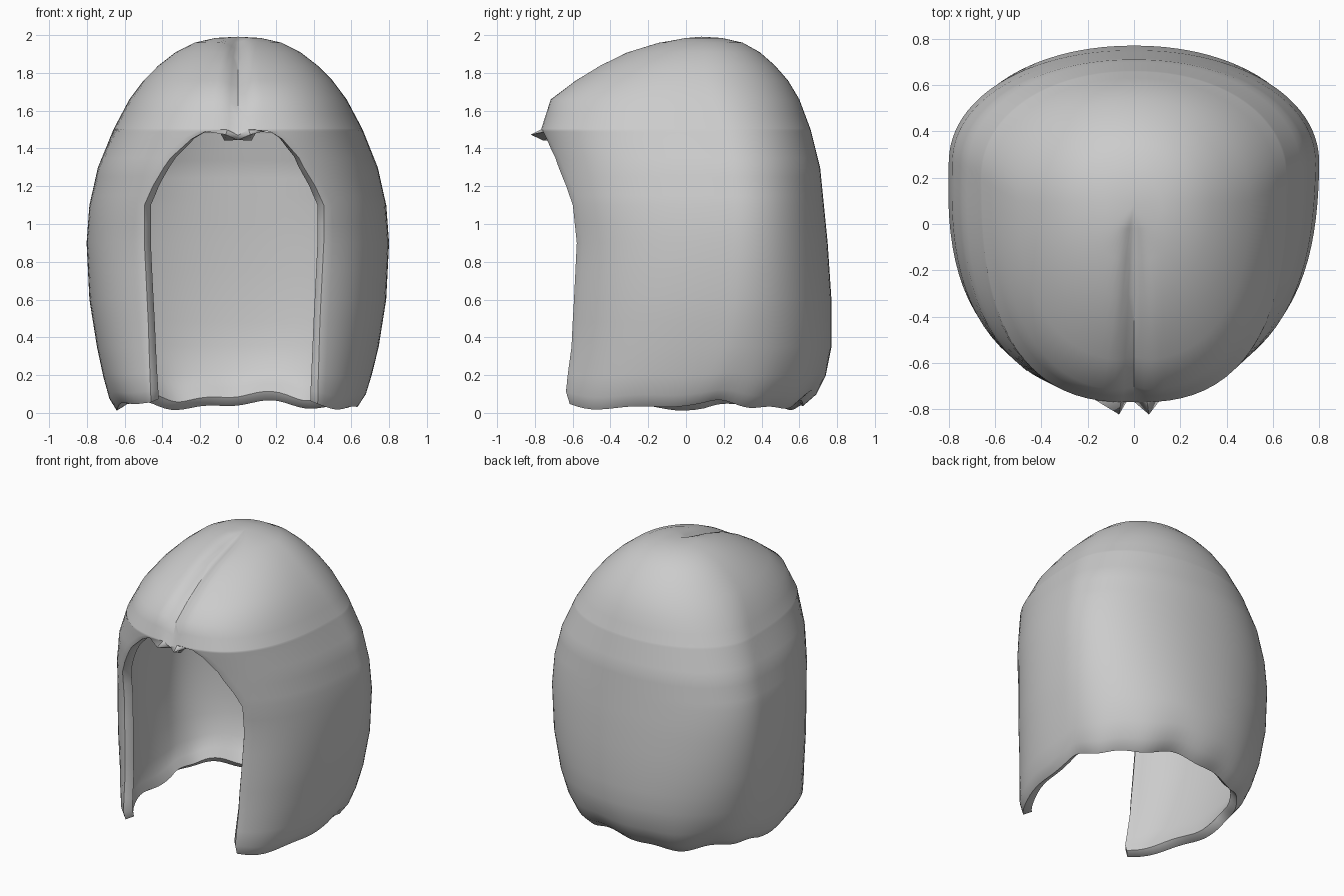
import bpy, bmesh, math

cube = bpy.data.objects.get("Cube")
if cube:
    bpy.data.objects.remove(cube, do_unlink=True)

# Section of the hair by height: z, half width, front y, back y, centre y
SECTIONS = [
    (0.04, 0.64, -0.76, 0.62, 0.10), (0.10, 0.68, -0.76, 0.69, 0.12),
    (0.20, 0.71, -0.74, 0.74, 0.16), (0.35, 0.745, -0.71, 0.77, 0.20),
    (0.60, 0.785, -0.69, 0.77, 0.24), (0.90, 0.80, -0.68, 0.75, 0.26),
    (1.10, 0.785, -0.71, 0.73, 0.26), (1.30, 0.74, -0.74, 0.71, 0.24),
    (1.50, 0.66, -0.77, 0.66, 0.20), (1.66, 0.575, -0.72, 0.60, 0.14),
    (1.76, 0.50, -0.59, 0.54, 0.10), (1.84, 0.42, -0.46, 0.47, 0.09),
    (1.91, 0.33, -0.32, 0.39, 0.09), (1.96, 0.23, -0.16, 0.30, 0.09),
    (1.985, 0.12, -0.03, 0.19, 0.08), (1.995, 0.0, 0.08, 0.08, 0.08)]
# Half width of the face opening by height
OPENING = [(0.0, 0.44), (0.5, 0.455), (0.9, 0.475), (1.1, 0.475), (1.2, 0.43),
           (1.35, 0.34), (1.45, 0.24), (1.49, 0.17), (1.505, 0.0), (2.0, 0.0)]
EXTRA_ROWS = [0.48, 0.75, 1.0, 1.15, 1.2, 1.25, 1.35, 1.4, 1.45, 1.49, 1.505, 1.58]
COLUMNS = 84


def lookup(table, z):
    """Linear interpolation of the table rows at height z."""
    for a, b in zip(table, table[1:]):
        if z <= b[0]:
            t = max(0.0, (z - a[0]) / (b[0] - a[0]))
            return [p + (q - p) * t for p, q in zip(a[1:], b[1:])]
    return table[-1][1:]


def ring(z):
    """Points from one edge of the opening, round the back, to the other."""
    w, front, back, c = lookup(SECTIONS, z)
    gap = lookup(OPENING, z)[0]
    n = 2.6 if z < 1.5 else 2.6 - 0.5 * (z - 1.5) / 0.5
    xf = gap / w if w else 0.0
    start = math.atan2((1 - xf ** n) ** (1 / n), xf)
    points = []
    for i in range(COLUMNS + 1):
        a = -start + (math.pi + 2 * start) * i / COLUMNS
        ca, sa = math.cos(a), math.sin(a)
        k = n if sa < 0 else 2.1
        r = (abs(ca) ** k + abs(sa) ** k) ** (-1 / k)
        x = w * r * ca
        y = c + r * sa * ((c - front) if sa < 0 else (back - c))
        # Uneven lower hem
        hem = max(0.0, 1 - z / 0.35)
        dz = hem * (0.02 * math.sin(5 * a + 1) + 0.012 * math.sin(11 * a))
        # Shallow parting groove along the front of the crown
        if z > 1.5 and y < 0.1:
            depth = 0.035 * math.exp(-(x / 0.045) ** 2) * min(1, (0.1 - y) / 0.2)
            dz -= depth
            y += depth * 0.5 * min(1, (z - 1.5) / 0.1)
        if z <= 1.5:
            x -= 0.025 * max(0.0, -sa) * min(1, (1.5 - z) / 0.2)
        points.append((x, y, z + dz))
    return points


# Hair shell
bm = bmesh.new()
levels = sorted({s[0] for s in SECTIONS} | set(EXTRA_ROWS))
rows = [[bm.verts.new(p) for p in ring(z)] for z in levels]
for low, high in zip(rows, rows[1:]):
    for i in range(COLUMNS):
        bm.faces.new((low[i], low[i + 1], high[i + 1], high[i]))
bmesh.ops.remove_doubles(bm, verts=bm.verts, dist=0.0005)
bmesh.ops.recalc_face_normals(bm, faces=bm.faces)
mesh = bpy.data.meshes.new("hair_shell")
bm.to_mesh(mesh)
bm.free()
hair = bpy.data.objects.new("hair_shell", mesh)
bpy.context.collection.objects.link(hair)

# Single grey colour
grey = bpy.data.materials.new("hair_grey")
grey.use_nodes = True
grey.diffuse_color = (0.6, 0.6, 0.6, 1)
grey.node_tree.nodes["Principled BSDF"].inputs["Base Color"].default_value = (0.6, 0.6, 0.6, 1)
mesh.materials.append(grey)

# Thickness with a softened rim
solid = hair.modifiers.new("thickness", 'SOLIDIFY')
solid.thickness = 0.06
solid.offset = -1
bevel = hair.modifiers.new("soft_rim", 'BEVEL')
bevel.width = 0.02
bevel.segments = 2
bevel.limit_method = 'ANGLE'
bevel.angle_limit = math.radians(50)

bpy.context.view_layer.objects.active = hair
hair.select_set(True)
bpy.ops.object.shade_smooth_by_angle(angle=math.radians(60))
